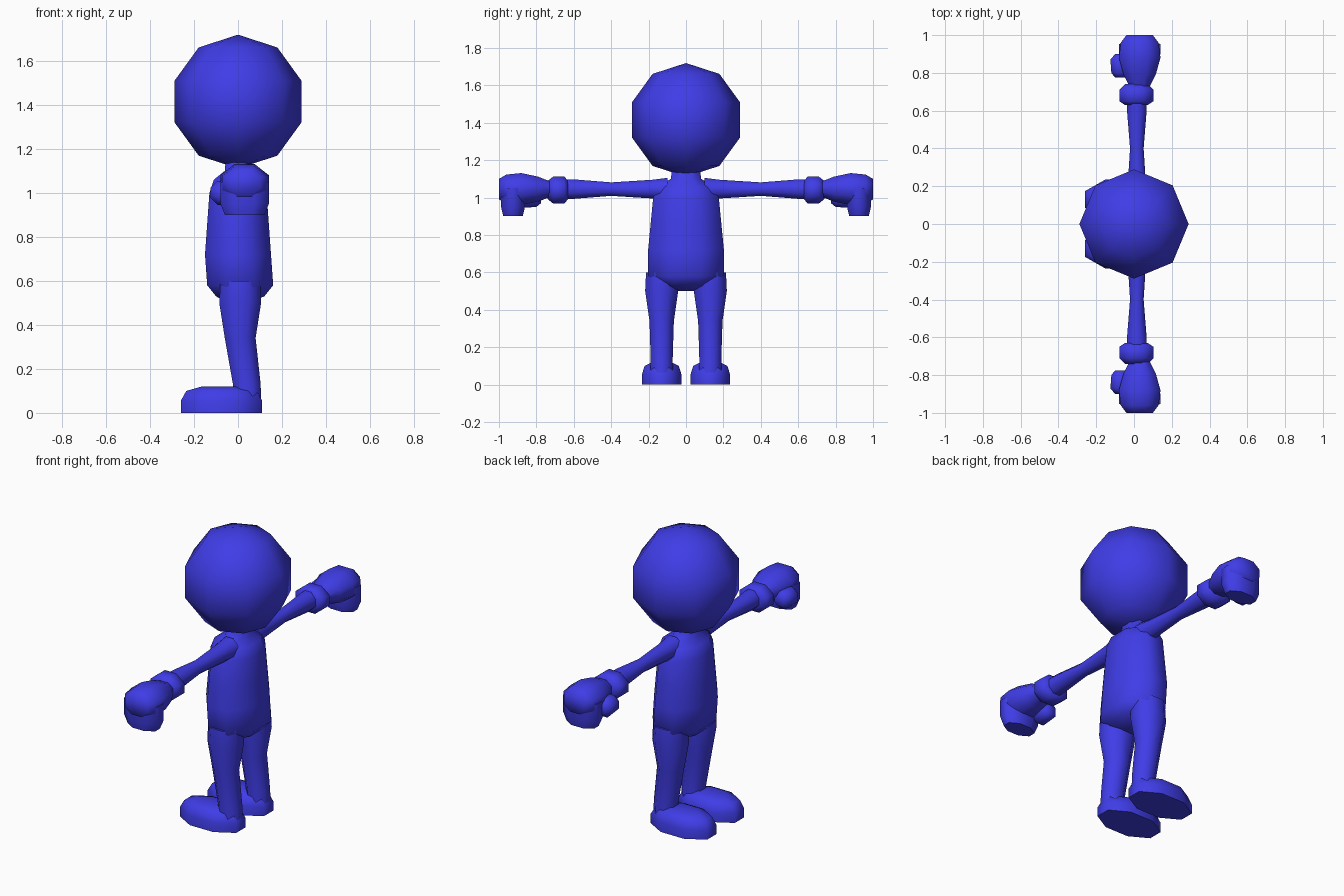
import bpy, bmesh, math
from mathutils import Vector

if "Cube" in bpy.data.objects:
    bpy.data.objects.remove(bpy.data.objects["Cube"], do_unlink=True)

blue = bpy.data.materials.new("blue")
blue.use_nodes = True
colour = (.05, .046, .8, 1)
blue.diffuse_color = colour
blue.node_tree.nodes["Principled BSDF"].inputs["Base Color"].default_value = colour

SIDES = 8


def finish(name, bm, mirrored=False):
    """Turn the bmesh into a smooth, coloured object, optionally paired across y."""
    bmesh.ops.recalc_face_normals(bm, faces=bm.faces)
    mesh = bpy.data.meshes.new(name)
    bm.to_mesh(mesh)
    bm.free()
    mesh.materials.append(blue)
    obj = bpy.data.objects.new(name, mesh)
    bpy.context.collection.objects.link(obj)
    if mirrored:
        pair = obj.modifiers.new("Mirror", "MIRROR")
        pair.use_axis = (False, True, False)
        pair.use_mirror_merge = False
    bpy.ops.object.select_all(action="DESELECT")
    obj.select_set(True)
    bpy.context.view_layer.objects.active = obj
    bpy.ops.object.shade_smooth_by_angle(angle=math.radians(62))


def loft(name, axis, centre, aspect, rings, mirrored=True):
    """Skin octagonal rings (position, x radius, optional x shift) along y or z.
    The centre is given across the axis; aspect is the other radius over x radius."""
    bm = bmesh.new()
    corner = 1 / math.cos(math.pi / SIDES)
    previous = None
    for position, radius, *shift in rings:
        loop = []
        for k in range(SIDES):
            angle = (k + .5) * math.tau / SIDES
            x = centre[0] + sum(shift) + radius * corner * math.cos(angle)
            v = centre[1] + radius * aspect * corner * math.sin(angle)
            point = (x, v, position) if axis == "z" else (x, position, v)
            loop.append(bm.verts.new(point))
        if previous:
            for k in range(SIDES):
                j = (k + 1) % SIDES
                bm.faces.new((previous[k], previous[j], loop[j], loop[k]))
        else:
            bm.faces.new(loop)
        previous = loop
    bm.faces.new(previous)
    finish(name, bm, mirrored)


# Head: coarse ball
bm = bmesh.new()
bmesh.ops.create_uvsphere(bm, u_segments=SIDES, v_segments=5, radius=.304)
bmesh.ops.translate(bm, verts=bm.verts, vec=Vector((0, 0, 1.415)))
finish("head", bm)

# Torso rising into the neck
loft("torso", "z", (0, 0), 1.35, [
    (.5, .05), (.53, .11, .01), (.58, .15, .01), (.72, .15), (.86, .14),
    (1, .13), (1.06, .11), (1.1, .06), (1.16, .055)], mirrored=False)

# Legs lean forward towards the hips
loft("legs", "z", (.01, .13), .93, [
    (.05, .065, .03), (.13, .063, .03), (.34, .07), (.5, .095), (.6, .09)])

# Feet: flat soles with rounded insteps
loft("feet", "z", (-.075, .13), .57, [
    (0, .185), (.055, .185), (.1, .16), (.12, .09)])

# Arms taper to the elbow and swell to the wrist
loft("arms", "y", (.015, 1.045), 1, [
    (.1, .06), (.18, .05), (.4, .036), (.6, .052), (.66, .052)])
loft("wrist_cuffs", "y", (.013, 1.04), .8, [
    (.63, .06), (.65, .09), (.71, .09), (.74, .06)])

# Fists: palm, curled fingers and thumb
loft("palms", "y", (.03, 1.045), .78, [
    (.72, .05), (.79, .085), (.88, .11), (.96, .1), (1, .07)])
loft("curled_fingers", "z", (.03, .925), .58, [
    (.9, .09), (.95, .11), (1.05, .11)])
loft("thumbs", "y", (-.07, 1), 1, [
    (.775, .03), (.8, .05), (.87, .055), (.9, .03)])
